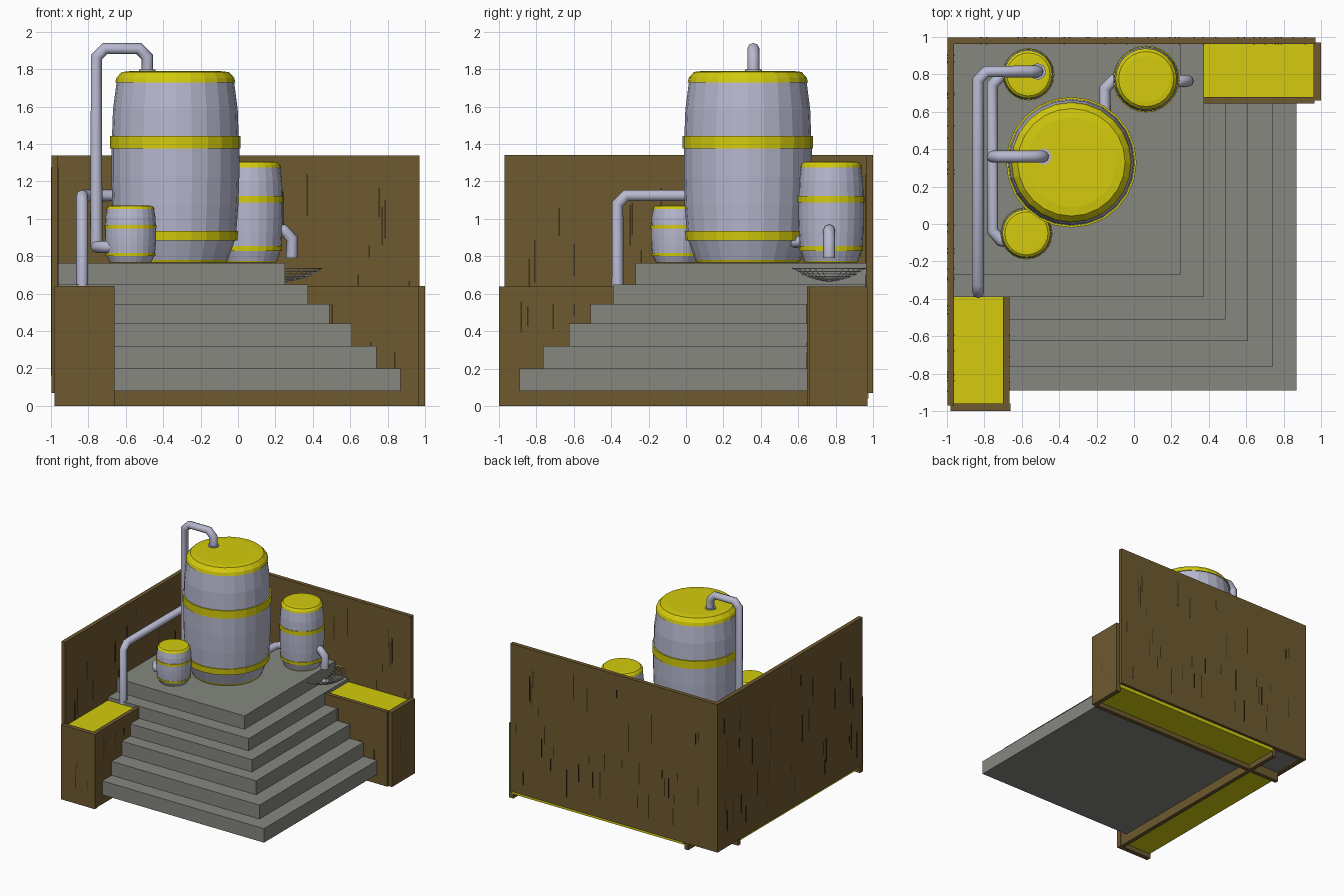
import bpy, bmesh, math, random
from mathutils import Vector

if "Cube" in bpy.data.objects:
    bpy.data.objects.remove(bpy.data.objects["Cube"])

random.seed(4)


def material(name, rgb):
    m = bpy.data.materials.new(name)
    m.diffuse_color = (*rgb, 1)
    m.use_nodes = True
    m.node_tree.nodes["Principled BSDF"].inputs["Base Color"].default_value = m.diffuse_color
    return m


WOOD = material("brown wood", (0.155, 0.100, 0.029))
GROOVE = material("dark groove", (0.045, 0.030, 0.008))
YELLOW = material("yellow", (0.66, 0.60, 0.004))
STONE = material("grey stone", (0.235, 0.242, 0.212))
METAL = material("blue grey metal", (0.47, 0.48, 0.62))
DISH = material("light grey sieve", (0.52, 0.52, 0.53))


def add_object(name, bm, *mats):
    me = bpy.data.meshes.new(name)
    bm.to_mesh(me)
    bm.free()
    for m in mats:
        me.materials.append(m)
    ob = bpy.data.objects.new(name, me)
    bpy.context.collection.objects.link(ob)
    return ob


def add_box(bm, lo, hi):
    vs = bmesh.ops.create_cube(bm, size=1)["verts"]
    for v in vs:
        v.co = Vector([(a + b) / 2 + c * (b - a) for a, b, c in zip(lo, hi, v.co)])


def box(name, lo, hi, mat):
    bm = bmesh.new()
    add_box(bm, lo, hi)
    return add_object(name, bm, mat)


# Back and side walls
box("back_wall", (-0.998, 0.962, 0.07), (0.97, 0.998, 1.34), WOOD)
box("left_wall", (-0.998, -0.97, 0.07), (-0.962, 0.962, 1.34), WOOD)

# Planter boards and their filling
box("back_planter_front", (-0.97, 0.645, 0), (0.965, 0.68, 0.64), WOOD)
box("back_planter_end", (0.96, 0.66, 0), (1.0, 0.97, 0.64), WOOD)
box("back_planter_fill", (-0.66, 0.67, 0.04), (0.965, 0.975, 0.622), YELLOW)
box("left_planter_side", (-0.70, -0.965, 0), (-0.665, 0.97, 0.64), WOOD)
box("left_planter_end", (-0.98, -1.0, 0), (-0.66, -0.96, 0.64), WOOD)
box("left_planter_fill", (-0.975, -0.965, 0.04), (-0.69, 0.65, 0.622), YELLOW)

# Wood grain slits: thin plates on both faces of the boards
bm = bmesh.new()


def slits(axis, planes, span, heights, count):
    for _ in range(count):
        u = random.uniform(*span)
        h = random.uniform(0.05, 0.24)
        z = random.uniform(heights[0], heights[1] - h)
        for p in planes:
            a, b = (u - 0.004, u + 0.004), (p - 0.002, p + 0.002)
            x, y = (a, b) if axis == "x" else (b, a)
            add_box(bm, (x[0], y[0], z), (x[1], y[1], z + h))


slits("x", (0.962, 0.998), (-0.9, 0.92), (0.15, 1.28), 34)
slits("y", (-0.962, -0.998), (-0.9, 0.92), (0.15, 1.28), 34)
slits("x", (0.645,), (0.5, 0.93), (0.08, 0.6), 4)
slits("y", (-0.665,), (-0.93, -0.5), (0.08, 0.6), 4)
slits("x", (-0.998,), (-0.95, -0.7), (0.08, 0.6), 3)
slits("y", (0.998,), (0.7, 0.95), (0.08, 0.6), 3)
add_object("wood_slits", bm, GROOVE)

# Corner steps
levels = [0.08, 0.20, 0.32, 0.44, 0.545, 0.65, 0.765]
right = [0.87, 0.74, 0.61, 0.49, 0.375, 0.25]
front = [-0.89, -0.765, -0.625, -0.51, -0.39, -0.27]
for i in range(6):
    box(f"step_{i + 1}", (-0.962, front[i], levels[i]), (right[i], 0.962, levels[i + 1]), STONE)

# Barrel outline: radius and height fractions, flag 1 = yellow segment starting here
PROFILE = [(0, 0, 1), (0.80, 0, 1), (0.82, 0.015, 0), (0.93, 0.115, 0), (0.97, 0.115, 1),
           (0.98, 0.165, 1), (0.955, 0.165, 0), (0.985, 0.3, 0), (1, 0.45, 0), (1, 0.595, 0),
           (1.02, 0.595, 1), (1.02, 0.66, 1), (0.99, 0.66, 0), (0.975, 0.8, 0),
           (0.92, 0.94, 0), (0.94, 0.94, 1), (0.92, 0.965, 1), (0.84, 0.995, 1),
           (0.7, 1.0, 1), (0, 1.0, 1)]


def barrel(name, x, y, r, h, sides=24):
    bm = bmesh.new()
    z0 = 0.766
    rings = []
    for f, t, _ in PROFILE:
        n = sides if f else 1
        rings.append([bm.verts.new((x + r * f * math.cos(math.tau * i / sides),
                                    y + r * f * math.sin(math.tau * i / sides),
                                    z0 + h * t)) for i in range(n)])
    for k in range(len(rings) - 1):
        a, b = rings[k], rings[k + 1]
        for i in range(sides):
            j = (i + 1) % sides
            quad = [a[i % len(a)], a[j % len(a)], b[j % len(b)], b[i % len(b)]]
            face = bm.faces.new(list(dict.fromkeys(quad)))
            face.material_index = PROFILE[k][2]
    bmesh.ops.recalc_face_normals(bm, faces=bm.faces)
    return add_object(name, bm, METAL, YELLOW)


barrel("large_barrel", -0.335, 0.33, 0.342, 1.024)
barrel("medium_barrel", 0.065, 0.775, 0.175, 0.54)
barrel("small_front_barrel", -0.575, -0.05, 0.137, 0.305)
barrel("small_back_barrel", -0.565, 0.80, 0.137, 0.305)


# Pipes: eight-sided tubes with chamfered elbows
def pipe(name, pts, r=0.032, cut=0.045):
    pts = [Vector(p) for p in pts]
    path = [pts[0]]
    for a, b, c in zip(pts, pts[1:], pts[2:]):
        path += [b + (a - b).normalized() * cut, b + (c - b).normalized() * cut]
    path.append(pts[-1])
    cu = bpy.data.curves.new(name, "CURVE")
    cu.dimensions = "3D"
    cu.bevel_depth = r
    cu.bevel_resolution = 2
    cu.use_fill_caps = True
    sp = cu.splines.new("POLY")
    sp.points.add(len(path) - 1)
    for p, co in zip(sp.points, path):
        p.co = (*co, 1)
    cu.materials.append(METAL)
    ob = bpy.data.objects.new(name, cu)
    bpy.context.collection.objects.link(ob)
    bpy.ops.object.select_all(action="DESELECT")
    ob.select_set(True)
    bpy.context.view_layer.objects.active = ob
    bpy.ops.object.convert(target="MESH")


pipe("tall_pipe", [(-0.485, 0.36, 1.77), (-0.485, 0.36, 1.91), (-0.757, 0.36, 1.91), (-0.757, 0.36, 0.85)])
pipe("low_pipe", [(-0.64, 0.79, 0.85), (-0.757, 0.79, 0.85), (-0.757, -0.08, 0.85), (-0.65, -0.10, 0.85)])
pipe("planter_pipe", [(-0.515, 0.815, 1.05), (-0.515, 0.815, 1.125), (-0.833, 0.815, 1.125),
                      (-0.833, -0.365, 1.125), (-0.833, -0.365, 0.60)])
pipe("link_pipe", [(-0.155, 0.55, 0.88), (-0.155, 0.77, 0.88), (-0.05, 0.77, 0.88)])
pipe("outlet_pipe", [(0.19, 0.765, 0.94), (0.288, 0.765, 0.94), (0.288, 0.765, 0.79)])

# Flanges where pipes enter the lids
pipe("large_flange", [(-0.485, 0.36, 1.78), (-0.485, 0.36, 1.798)], r=0.045)
pipe("small_flange", [(-0.515, 0.815, 1.06), (-0.515, 0.815, 1.08)], r=0.045)

# Half-bowl sieve with pierced cells
bm = bmesh.new()
R, ROWS, COLS = 0.198, 7, 16
grid = []
for i in range(ROWS + 1):
    q = 0.06 + 0.94 * i / ROWS
    grid.append([bm.verts.new((0.252 + R * q * math.cos(math.pi * (j / COLS - 0.5)),
                               0.765 + R * q * math.sin(math.pi * (j / COLS - 0.5)),
                               0.672 + 0.066 * q * q)) for j in range(COLS + 1)])
for i in range(ROWS):
    for j in range(COLS):
        bm.faces.new((grid[i][j], grid[i + 1][j], grid[i + 1][j + 1], grid[i][j + 1]))
cells = [f for f in bm.faces if f.calc_area() > 0.0002]
bmesh.ops.inset_individual(bm, faces=cells, thickness=0.0055)
bmesh.ops.delete(bm, geom=cells, context="FACES")
sieve = add_object("sieve_bowl", bm, DISH)
sol = sieve.modifiers.new("thickness", "SOLIDIFY")
sol.thickness = 0.006
